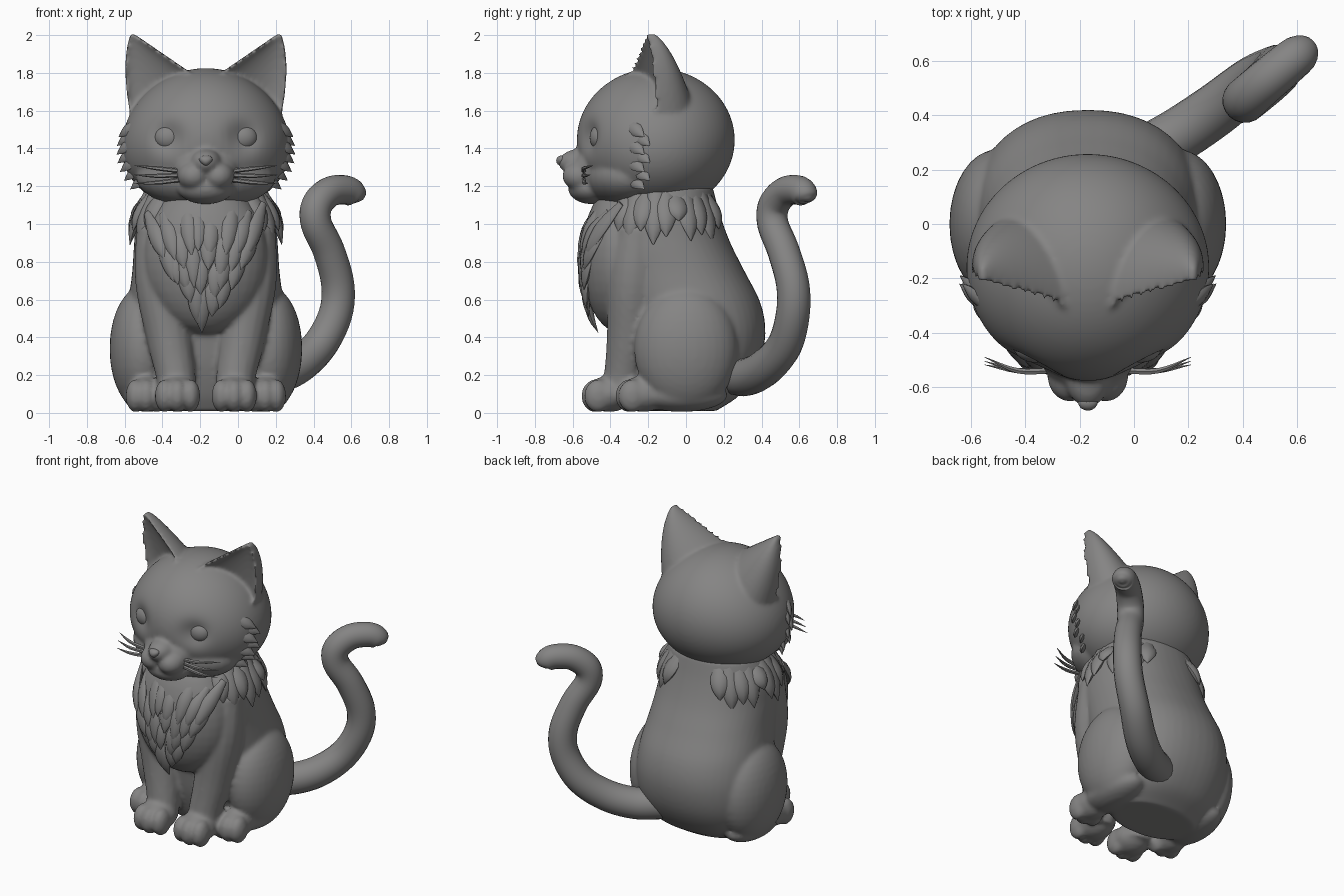
import bpy, bmesh, math, random
from mathutils import Vector, Matrix

if "Cube" in bpy.data.objects:
    bpy.data.objects.remove(bpy.data.objects["Cube"])

random.seed(4)
CX = -0.17  # the cat sits left of centre, the tail fills the right
grey = bpy.data.materials.new("warm_grey")
grey.diffuse_color = (0.235, 0.232, 0.23, 1)
grey.use_nodes = True
grey.node_tree.nodes["Principled BSDF"].inputs["Base Color"].default_value = grey.diffuse_color


def finish(bm, name, x=CX, angle=50, voxel=0, smooth=3):
    bmesh.ops.recalc_face_normals(bm, faces=bm.faces)
    me = bpy.data.meshes.new(name)
    bm.to_mesh(me)
    bm.free()
    me.materials.append(grey)
    me.shade_smooth()
    ob = bpy.data.objects.new(name, me)
    bpy.context.collection.objects.link(ob)
    ob.location.x = x
    if voxel:  # melt overlapping volumes into one skin
        m = ob.modifiers.new("fuse", 'REMESH')
        m.mode = 'VOXEL'
        m.voxel_size = voxel
        m.use_smooth_shade = True
        m = ob.modifiers.new("soften", 'SMOOTH')
        m.factor = 0.5
        m.iterations = smooth
    else:
        me.set_sharp_from_angle(angle=math.radians(angle))
    return ob


def ball(bm, c, r, u=32, v=20):
    mat = Matrix.Translation(c) @ Matrix.Diagonal((*r, 1))
    return bmesh.ops.create_uvsphere(bm, u_segments=u, v_segments=v, radius=1, matrix=mat)["verts"]


def skin(bm, rings):
    rows = [[bm.verts.new(p) for p in r] for r in rings]
    n = len(rows[0])
    for a, b in zip(rows, rows[1:]):
        for i in range(n):
            bm.faces.new((a[i], a[(i + 1) % n], b[(i + 1) % n], b[i]))
    bm.faces.new(rows[0])
    bm.faces.new(rows[-1])


def spline(pts, steps):
    p = [Vector(q) for q in pts]
    p = [2 * p[0] - p[1]] + p + [2 * p[-1] - p[-2]]
    out = []
    for i in range(1, len(p) - 2):
        a, b, c, d = p[i - 1:i + 3]
        for k in range(steps):
            t = k / steps
            out.append(0.5 * (2 * b + (c - a) * t + (2 * a - 5 * b + 4 * c - d) * t * t
                              + (3 * b - a - 3 * c + d) * t ** 3))
    return out + [p[-2]]


# sweep along (x, y, z, radius) points; flat squashes along the normal
def tube(bm, pts, normal, flat=1.0, n=16, steps=5):
    path = spline(pts, steps)
    rings = []
    for i, q in enumerate(path):
        t = (path[min(i + 1, len(path) - 1)] - path[max(i - 1, 0)]).to_3d().normalized()
        side = t.cross(Vector(normal)).normalized()
        up = side.cross(t)
        r = max(q[3], 0.001)
        rings.append([q.to_3d() + side * r * math.cos(a) + up * r * flat * math.sin(a)
                      for a in (2 * math.pi * k / n for k in range(n))])
    skin(bm, rings)


# body: lofted torso (z, front, back, half width), haunches, legs and paws
bm = bmesh.new()
prof = [(0.01, -0.2, 0.16, 0.28), (0.1, -0.25, 0.29, 0.36), (0.25, -0.3, 0.385, 0.41),
        (0.42, -0.33, 0.42, 0.42), (0.58, -0.37, 0.395, 0.41), (0.75, -0.42, 0.31, 0.39),
        (0.9, -0.46, 0.235, 0.38), (1.05, -0.44, 0.18, 0.365), (1.2, -0.36, 0.14, 0.31)]
rings = []
for z, y0, y1, w in spline(prof, 5):
    ring = []
    for k in range(48):
        a = 2 * math.pi * k / 48
        c, s = math.cos(a), math.sin(a)
        ring.append((w * math.copysign(abs(c) ** 0.9, c),
                     (y0 + y1) / 2 + (y1 - y0) / 2 * math.copysign(abs(s) ** 0.9, s), z))
    rings.append(ring)
skin(bm, rings)
ball(bm, (0, -0.34, 0.82), (0.33, 0.215, 0.4))
for s in (1, -1):
    ball(bm, (s * 0.335, 0.0, 0.34), (0.175, 0.275, 0.33))
    ball(bm, (s * 0.31, -0.02, 0.095), (0.13, 0.24, 0.09))
    tube(bm, [(s * 0.25, -0.25, 0.98, 0.12), (s * 0.24, -0.28, 0.7, 0.135),
              (s * 0.195, -0.3, 0.4, 0.12), (s * 0.16, -0.33, 0.2, 0.105),
              (s * 0.15, -0.36, 0.07, 0.1)], (0, 1, 0))
    for x, y, w in ((0.15, -0.405, 0.118), (0.315, -0.225, 0.1)):
        ball(bm, (s * x, y, 0.1), (w, 0.13, 0.095))
        for k in (-1, 0, 1):
            ball(bm, (s * x + k * w * 0.58, y - 0.06 - 0.015 * (k == 0), 0.09),
                 (0.052, 0.075, 0.088), 20, 14)
finish(bm, "body", voxel=0.014, smooth=5)

# head with hollow eye sockets, jaw, muzzle and chin
bm = bmesh.new()
for v in ball(bm, (0, 0, 0), (1, 1, 1), 72, 48):
    u, d, w = v.co
    p = Vector((0.445 * u * (1 - 0.1 * w), -0.16 + 0.418 * d, 1.445 + 0.38 * w))
    if d < 0:
        g = math.exp(-((abs(p.x) - 0.2) ** 2 + (p.z - 1.46) ** 2) / 0.006)
        p.y += 0.05 * g
    v.co = p
ball(bm, (0, -0.31, 1.25), (0.37, 0.23, 0.17))
ball(bm, (0, -0.55, 1.325), (0.085, 0.125, 0.075))
ball(bm, (0, -0.5, 1.29), (0.17, 0.11, 0.12))
ball(bm, (0, -0.5, 1.19), (0.15, 0.125, 0.085))
for s in (1, -1):
    ball(bm, (s * 0.065, -0.555, 1.255), (0.085, 0.1, 0.078))

# ears fused to the head: crescent sections with rounded rims, narrowing to the tip
for s in (1, -1):
    tip, a0 = Vector((0.395, -0.195, 2.015)), Vector((0.03, -0.31, 1.765))
    b0, b1 = Vector((0.38, -0.15, 1.48)), Vector((0.465, -0.16, 1.84))
    rings = []
    for i in range(13):
        t = i / 12 * 0.97
        A = a0.lerp(tip, t)
        B = b0.lerp(b1, t).lerp(b1.lerp(tip, t), t)
        d = 0.24 * (1 - t) ** 0.8
        ring = []
        for k in range(32):
            back = k < 16
            a = math.pi * (k / 15 if back else (31 - k) / 15)
            depth = d * math.sin(a) + 0.018 if back else d * 0.4 * math.sin(a) - 0.02
            p = A.lerp(B, (1 - math.cos(a)) / 2) + Vector((0, 1, 0.1)) * depth
            ring.append((p.x * s, p.y, p.z))
        rings.append(ring)
    skin(bm, rings)
finish(bm, "head", voxel=0.0115, smooth=8)

# eyes
bm = bmesh.new()
for s in (1, -1):
    ball(bm, (s * 0.195, -0.45, 1.458), (0.078, 0.06, 0.07))
finish(bm, "eyes")

# nose
bm = bmesh.new()
for v in ball(bm, (0, -0.657, 1.335), (0.045, 0.03, 0.028)):
    v.co.x *= 0.75 + (v.co.z - 1.335) * 10
finish(bm, "nose")

# tail
bm = bmesh.new()
tube(bm, [(0.0, 0.24, 0.2, 0.1), (0.15, 0.32, 0.19, 0.1), (0.3, 0.42, 0.24, 0.098),
          (0.43, 0.52, 0.355, 0.093), (0.515, 0.565, 0.52, 0.09), (0.528, 0.565, 0.68, 0.088),
          (0.48, 0.515, 0.86, 0.085), (0.415, 0.46, 1.0, 0.083), (0.418, 0.465, 1.1, 0.083),
          (0.485, 0.525, 1.17, 0.08), (0.57, 0.595, 1.18, 0.077), (0.615, 0.63, 1.155, 0.07),
          (0.632, 0.642, 1.13, 0.045), (0.636, 0.645, 1.117, 0.005)],
     (-0.48, 0.87, 0), n=20)
finish(bm, "tail", x=0, angle=70)


# chest fur: uneven drooping locks sunk into a bib surface
def bib(x, z):
    return -0.34 - 0.22 * math.sqrt(max(0.04, 1 - (x / 0.37) ** 2 - ((z - 0.8) / 0.44) ** 2))


bm = bmesh.new()
for z, half, count in ((1.1, 0.3, 8), (1.0, 0.26, 7), (0.88, 0.2, 6), (0.78, 0.12, 4), (0.7, 0.04, 2)):
    for k in range(count):
        x = half * (2 * k / (count - 1) - 1) + random.uniform(-0.025, 0.025)
        z0 = z + random.uniform(-0.05, 0.03)
        ln = 0.26 + random.uniform(-0.05, 0.04)
        pts = []
        for f, r, o in ((0, 0.02, 0.04), (0.4, 0.045, 0.016), (0.75, 0.034, 0), (1, 0.002, -0.01)):
            px, pz = x * (1 - 0.3 * f), z0 - ln * f
            pts.append((px, bib(px, pz) + o, pz, r))
        tube(bm, pts, (x * 2, -1, 0), 0.5, 8, 3)
finish(bm, "chest_fur")

# collar tufts on both sides of the neck, growing out of the body
bm = bmesh.new()
for s in (1, -1):
    for k, ln in enumerate((0.15, 0.2, 0.15, 0.22, 0.18, 0.1, 0.2, 0.17, 0.21, 0.14)):
        a = math.radians(-40 + 11 * k)
        c, d = math.cos(a), math.sin(a)
        pts = [(s * c * q, -0.13 + d * q * 0.88, 1.12 - ln * f, r) for f, q, r in
               ((-0.3, 0.29, 0.05), (0.3, 0.355, 0.06), (0.7, 0.39, 0.04), (1.05, 0.405, 0.002))]
        tube(bm, pts, (s * c, d, 0), 0.55, 8, 3)
finish(bm, "collar_fur")

# cheek tufts lying against the sides of the head
bm = bmesh.new()
for s in (1, -1):
    for k in range(7):
        z = 1.49 - 0.046 * k
        w = 0.445 * math.sqrt(1 - ((z - 1.445) / 0.38) ** 2) * (1 - 0.26 * (z - 1.445))
        y = -0.22 + 0.03 * (k % 2)
        tube(bm, [(s * (w - 0.07), y - 0.09, z + 0.04, 0.03), (s * (w - 0.015), y - 0.04, z + 0.005, 0.035),
                  (s * (w + 0.026), y, z - 0.03, 0.001)], (s, 0, 0), 0.5, 8, 3)
finish(bm, "cheek_fur")

# whiskers
bm = bmesh.new()
for s in (1, -1):
    for dz0, dz1 in ((0.02, 0.05), (0, 0), (-0.025, -0.045)):
        tube(bm, [(s * 0.13, -0.54, 1.26 + dz0, 0.012), (s * 0.26, -0.54, 1.255 + dz1 * 0.8, 0.011),
                  (s * 0.38, -0.505 + dz1 * 0.3, 1.26 + dz1, 0.001)], (0, 1, 0), 1, 6, 4)
finish(bm, "whiskers")
